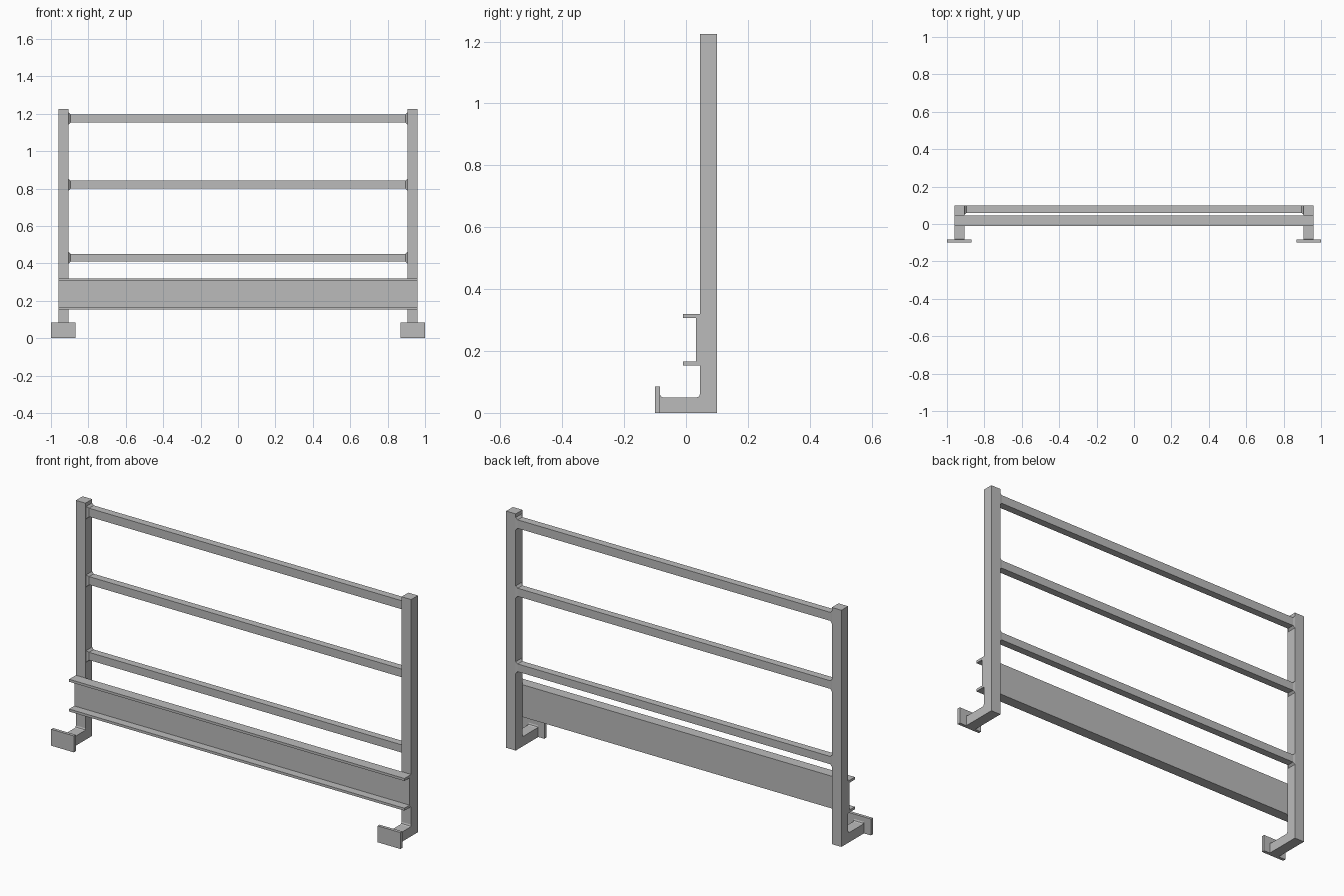
import bpy
import bmesh

cube = bpy.data.objects.get("Cube")
if cube:
    bpy.data.objects.remove(cube, do_unlink=True)

# One plain metal colour
steel = bpy.data.materials.new("grey_steel")
steel.use_nodes = True
steel.diffuse_color = (0.5, 0.5, 0.5, 1)
steel.node_tree.nodes["Principled BSDF"].inputs["Base Color"].default_value = (0.5, 0.5, 0.5, 1)


def loft(name, start, end):
    """Solid between two matching rings of points."""
    bm = bmesh.new()
    a = [bm.verts.new(p) for p in start]
    b = [bm.verts.new(p) for p in end]
    bm.faces.new(a)
    bm.faces.new(b[::-1])
    for i in range(len(a)):
        j = (i + 1) % len(a)
        bm.faces.new((a[i], b[i], b[j], a[j]))
    bmesh.ops.recalc_face_normals(bm, faces=bm.faces)
    mesh = bpy.data.meshes.new(name)
    bm.to_mesh(mesh)
    bm.free()
    mesh.materials.append(steel)
    obj = bpy.data.objects.new(name, mesh)
    bpy.context.collection.objects.link(obj)
    return obj


def extrude_x(name, profile, x0, x1):
    """Extrude a (y, z) profile along x."""
    return loft(name, [(x0, y, z) for y, z in profile], [(x1, y, z) for y, z in profile])


def rect(y0, y1, z0, z1):
    return [(y0, z0), (y1, z0), (y1, z1), (y0, z1)]


POST_IN, POST_OUT = 0.905, 0.96
FRONT, BACK = 0.045, 0.10
TOP, FOOT_H = 1.225, 0.05
WELD = 0.01
RAIL_Y0, RAIL_Y1 = 0.06, 0.098
rails = {"lower_rail": (0.41, 0.45), "middle_rail": (0.80, 0.842), "top_rail": (1.152, 1.196)}

# Posts with forward-turned feet, and end plates
frame_profile = [
    (-0.084, 0), (BACK, 0), (BACK, TOP), (FRONT, TOP),
    (FRONT, FOOT_H + WELD), (FRONT - 0.003, FOOT_H + 0.003),
    (FRONT - WELD, FOOT_H), (-0.074, FOOT_H), (-0.081, FOOT_H + 0.003), (-0.084, FOOT_H + WELD),
]
for side, s in (("left", 1), ("right", -1)):
    extrude_x(side + "_post_and_foot", frame_profile, s * POST_IN, s * POST_OUT)
    extrude_x(side + "_end_plate", rect(-0.10, -0.084, 0, 0.085), s * 0.87, s * 1.0)
    # Weld collars where the rails meet the posts
    for name, (z0, z1) in rails.items():
        wide = rect(RAIL_Y0 - WELD, BACK, z0 - WELD, z1 + WELD)
        slim = rect(RAIL_Y0, RAIL_Y1, z0, z1)
        loft(side + "_" + name + "_weld",
             [(s * POST_IN, y, z) for y, z in wide],
             [(s * (POST_IN - WELD), y, z) for y, z in slim])

# Horizontal rails
for name, (z0, z1) in rails.items():
    extrude_x(name, rect(RAIL_Y0, RAIL_Y1, z0, z1), -POST_IN, POST_IN)

# Channel beam, open to the front
WEB, LIP, Z0, Z1, T = 0.032, -0.01, 0.153, 0.32, 0.013
channel = [
    (FRONT, Z0), (FRONT, Z1), (LIP, Z1), (LIP, Z1 - T),
    (WEB, Z1 - T), (WEB, Z0 + T), (LIP, Z0 + T), (LIP, Z0),
]
extrude_x("channel_beam", channel, -POST_OUT, POST_OUT)
